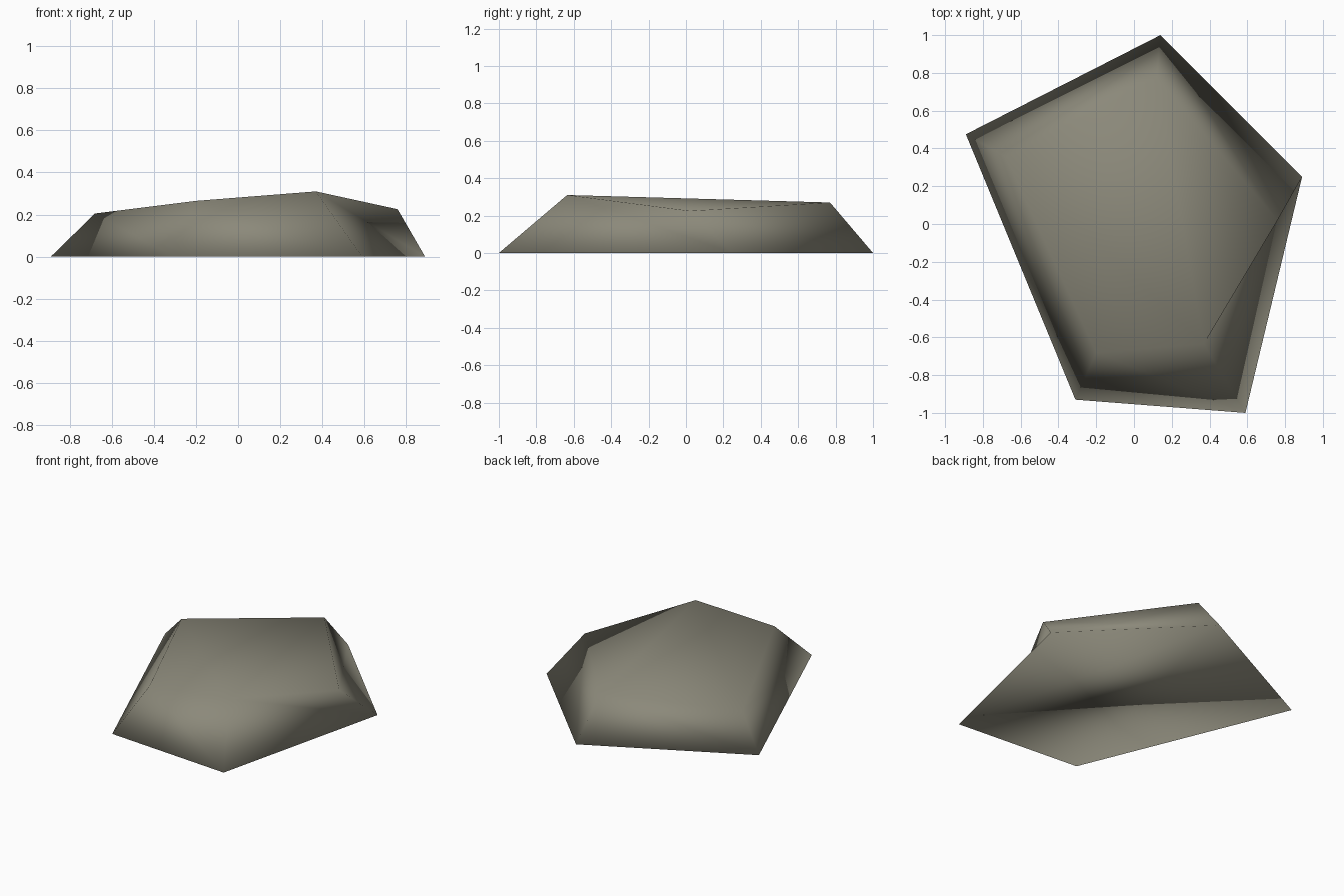
import bpy
import bmesh

if "Cube" in bpy.data.objects:
    bpy.data.objects.remove(bpy.data.objects["Cube"])

# Outlines of the rock, counter-clockwise from the front left corner
BASE = [(-0.31, -0.93, 0), (0.59, -1.0, 0), (0.89, 0.25, 0),
        (0.14, 1.0, 0), (-0.89, 0.475, 0)]
TOP = [(-0.20, -0.68, 0.265), (0.37, -0.635, 0.31), (0.76, 0.02, 0.225),
       (0.12, 0.77, 0.27), (-0.68, 0.355, 0.205)]

stone = bpy.data.materials.new("olive grey stone")
stone.diffuse_color = (0.26, 0.25, 0.195, 1)
stone.use_nodes = True
stone.node_tree.nodes["Principled BSDF"].inputs["Base Color"].default_value = stone.diffuse_color

bm = bmesh.new()
base = [bm.verts.new(p) for p in BASE]
top = [bm.verts.new(p) for p in TOP]
n = len(base)

# Sloping sides, each split along the same diagonal
for i in range(n):
    j = (i + 1) % n
    bm.faces.new((base[i], base[j], top[i]))
    bm.faces.new((base[j], top[j], top[i]))

# Uneven top, fanned from its highest corner
fan = top[1:] + top[:1]
for a, b in zip(fan[1:], fan[2:]):
    bm.faces.new((fan[0], a, b))

# Flat underside
bm.faces.new(base[::-1])

# Rock is smooth shaded throughout
for f in bm.faces:
    f.smooth = True
mesh = bpy.data.meshes.new("rock")
bm.to_mesh(mesh)
bm.free()
mesh.materials.append(stone)
rock = bpy.data.objects.new("rock", mesh)
bpy.context.collection.objects.link(rock)
